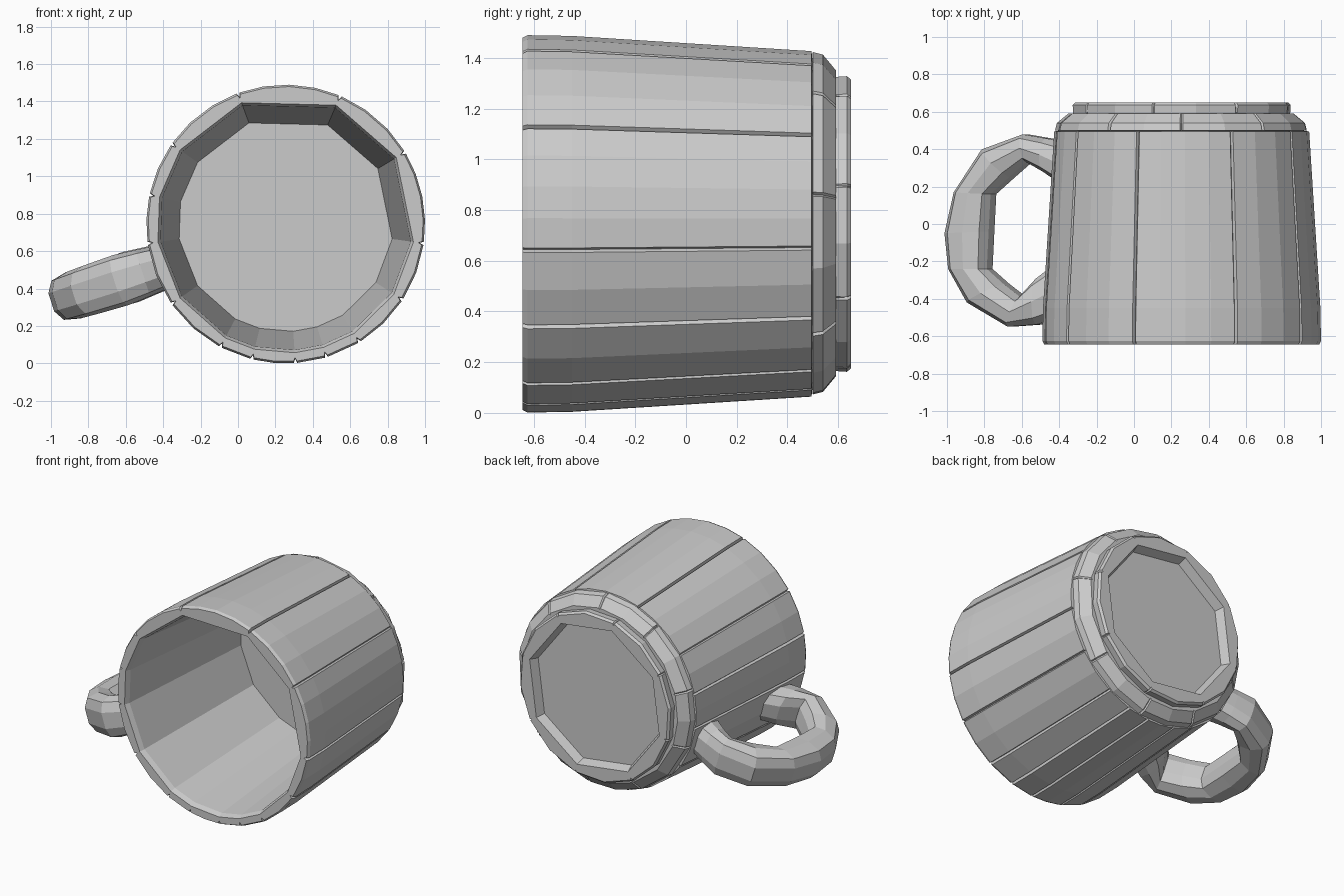
import bpy, bmesh, math
from mathutils import Vector

if "Cube" in bpy.data.objects:
    bpy.data.objects.remove(bpy.data.objects["Cube"])

CX, CZ = 0.255, 0.745   # mug axis runs along y


def spread(breaks, step=11):
    """Angles around the axis: (angle, is_joint, start, end) for each stave."""
    out = []
    for i, a in enumerate(breaks):
        b = breaks[(i + 1) % len(breaks)]
        if b <= a:
            b += 360
        out.append((a, True, a, b))
        n = max(1, round((b - a) / step))
        inner = [a + 0.7] + [a + (b - a) * k / n for k in range(1, n)] + [b - 0.7]
        out += [(t, False, a, b) for t in inner]
    return out


def ring(angles, y, r, flat=False, groove=0.0):
    """Ring of points: round with grooved joints, or one flat side per stave."""
    pts = []
    for t, joint, a, b in angles:
        rr = r - (groove if joint else 0)
        if flat:
            mid, half = (a + b) / 2, (b - a) / 2
            rr = r * math.cos(math.radians(half)) / math.cos(math.radians(t - mid))
        t = math.radians(t)
        pts.append(Vector((CX + rr * math.cos(t), y, CZ + rr * math.sin(t))))
    return pts


def loft(name, rings, cap_start=False, cap_end=False):
    bm = bmesh.new()
    rows = [[bm.verts.new(p) for p in r] for r in rings]
    n = len(rows[0])
    for A, B in zip(rows, rows[1:]):
        for i in range(n):
            j = (i + 1) % n
            bm.faces.new((A[i], A[j], B[j], B[i]))
    if cap_start:
        bm.faces.new(rows[0][::-1])
    if cap_end:
        bm.faces.new(rows[-1])
    bmesh.ops.recalc_face_normals(bm, faces=bm.faces)
    me = bpy.data.meshes.new(name)
    bm.to_mesh(me)
    bm.free()
    ob = bpy.data.objects.new(name, me)
    bpy.context.collection.objects.link(ob)
    return ob


# Staved body: floor, tapered inside, rim, grooved outside, back edge
st = spread([31, 67, 110, 145, 168, 188, 215, 242, 256, 274, 287, 302, 327, 352])
loft("staved_body", [
    ring(st, 0.48, 0.575, flat=True),
    ring(st, -0.61, 0.675, flat=True),
    ring(st, -0.645, 0.69, flat=True),
    ring(st, -0.645, 0.735, groove=0.02),
    ring(st, -0.625, 0.745, groove=0.022),
    ring(st, -0.45, 0.742, groove=0.02),
    ring(st, 0.495, 0.682, groove=0.015),
    ring(st, 0.498, 0.655),
], cap_start=True)

# Bevelled hoop round the base
hp = spread([10, 50, 90, 125, 165, 200, 245, 280, 320], 20)
loft("base_hoop", [
    ring(hp, 0.498, 0.655),
    ring(hp, 0.50, 0.678, groove=0.012),
    ring(hp, 0.54, 0.668, groove=0.012),
    ring(hp, 0.592, 0.605, groove=0.01),
    ring(hp, 0.592, 0.56),
])

# Foot ring with an eight-sided recess
ft = spread([15 + 45 * i for i in range(8)], 22)
loft("foot_ring", [
    ring(ft, 0.59, 0.585),
    ring(ft, 0.635, 0.588, groove=0.012),
    ring(ft, 0.65, 0.575, groove=0.012),
    ring(ft, 0.65, 0.52, flat=True),
    ring(ft, 0.59, 0.495, flat=True),
], cap_end=True)

# Handle: outer and inner edge points (x, y), swept in a tilted plane
stations = [
    ((-0.36, 0.44), (-0.36, 0.20), 0.12),
    ((-0.46, 0.46), (-0.475, 0.28), 0.13),
    ((-0.58, 0.48), (-0.56, 0.33), 0.14),
    ((-0.80, 0.40), (-0.65, 0.25), 0.135),
    ((-0.95, 0.17), (-0.75, 0.16), 0.13),
    ((-1.00, -0.05), (-0.76, -0.04), 0.13),
    ((-0.98, -0.24), (-0.77, -0.24), 0.13),
    ((-0.88, -0.42), (-0.68, -0.32), 0.135),
    ((-0.66, -0.55), (-0.59, -0.39), 0.14),
    ((-0.51, -0.54), (-0.51, -0.29), 0.13),
    ((-0.41, -0.51), (-0.42, -0.22), 0.12),
]
SLOPE = 0.32
normal = Vector((-SLOPE, 0, 1)).normalized()


def on_plane(p):
    return Vector((p[0], p[1], 0.46 + SLOPE * (p[0] + 0.58)))


sections = []
for o, i, h in stations:
    o, i = on_plane(o), on_plane(i)
    c, u = (o + i) / 2, (o - i) / 2
    sec = []
    for k in range(10):
        t = 2 * math.pi * (k + 0.5) / 10
        ct, s = math.cos(t), math.sin(t)
        sec.append(c + u * math.copysign(abs(ct) ** 0.7, ct) * 1.02
                   + normal * h * math.copysign(abs(s) ** 0.8, s))
    sections.append(sec)
loft("handle", sections, True, True)
